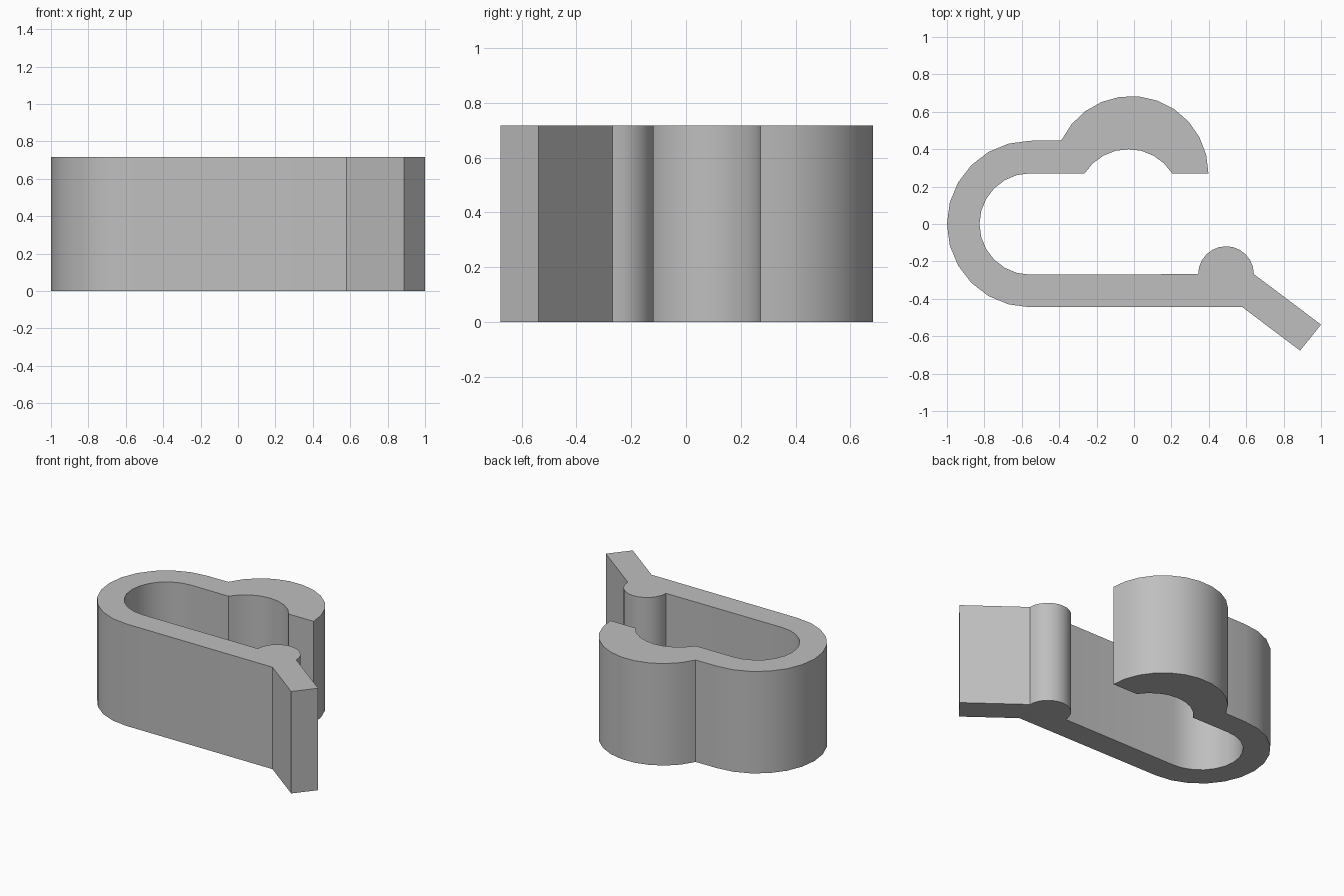
import bpy
import bmesh
from math import cos, sin, radians

HEIGHT = 0.717

cube = bpy.data.objects.get("Cube")
if cube:
    bpy.data.objects.remove(cube, do_unlink=True)

grey = bpy.data.materials.new("plain grey")
grey.use_nodes = True
colour = (0.52, 0.52, 0.52, 1)
grey.diffuse_color = colour
grey.node_tree.nodes["Principled BSDF"].inputs["Base Color"].default_value = colour


def arc(cx, cy, radius, start, end, steps):
    """Points on a circle from start to end, in degrees."""
    angles = [radians(start + (end - start) * i / steps) for i in range(steps + 1)]
    return [(cx + radius * cos(a), cy + radius * sin(a)) for a in angles]


# Outer side: jaw hump, round bend, then the straight arm and its lever
outline = arc(-0.015, 0.271, 0.413, 0, 154.7, 11)
outline += arc(-0.555, 0, 0.445, 90, 270, 12)
outline += [(0.58, -0.445), (0.888, -0.677), (1.0, -0.538)]
# Inner side: latch bead, round bend, then the hollow of the jaw
outline += arc(0.492, -0.268, 0.149, 0, 180, 12)
outline += arc(-0.555, 0, 0.271, 270, 90, 12)
outline += arc(-0.03, 0.123, 0.277, 147.7, 32.3, 8)

# Raise the profile into a solid
bm = bmesh.new()
base = bm.faces.new([bm.verts.new((x, y, 0)) for x, y in outline])
raised = bmesh.ops.extrude_face_region(bm, geom=[base], use_keep_orig=True)
top_verts = [v for v in raised["geom"] if isinstance(v, bmesh.types.BMVert)]
bmesh.ops.translate(bm, verts=top_verts, vec=(0, 0, HEIGHT))
bmesh.ops.recalc_face_normals(bm, faces=bm.faces)
mesh = bpy.data.meshes.new("spring_clip")
bm.to_mesh(mesh)
bm.free()
mesh.materials.append(grey)

clip = bpy.data.objects.new("spring_clip", mesh)
bpy.context.collection.objects.link(clip)
bpy.ops.object.select_all(action="DESELECT")
clip.select_set(True)
bpy.context.view_layer.objects.active = clip
bpy.ops.object.shade_smooth_by_angle(angle=radians(30))
